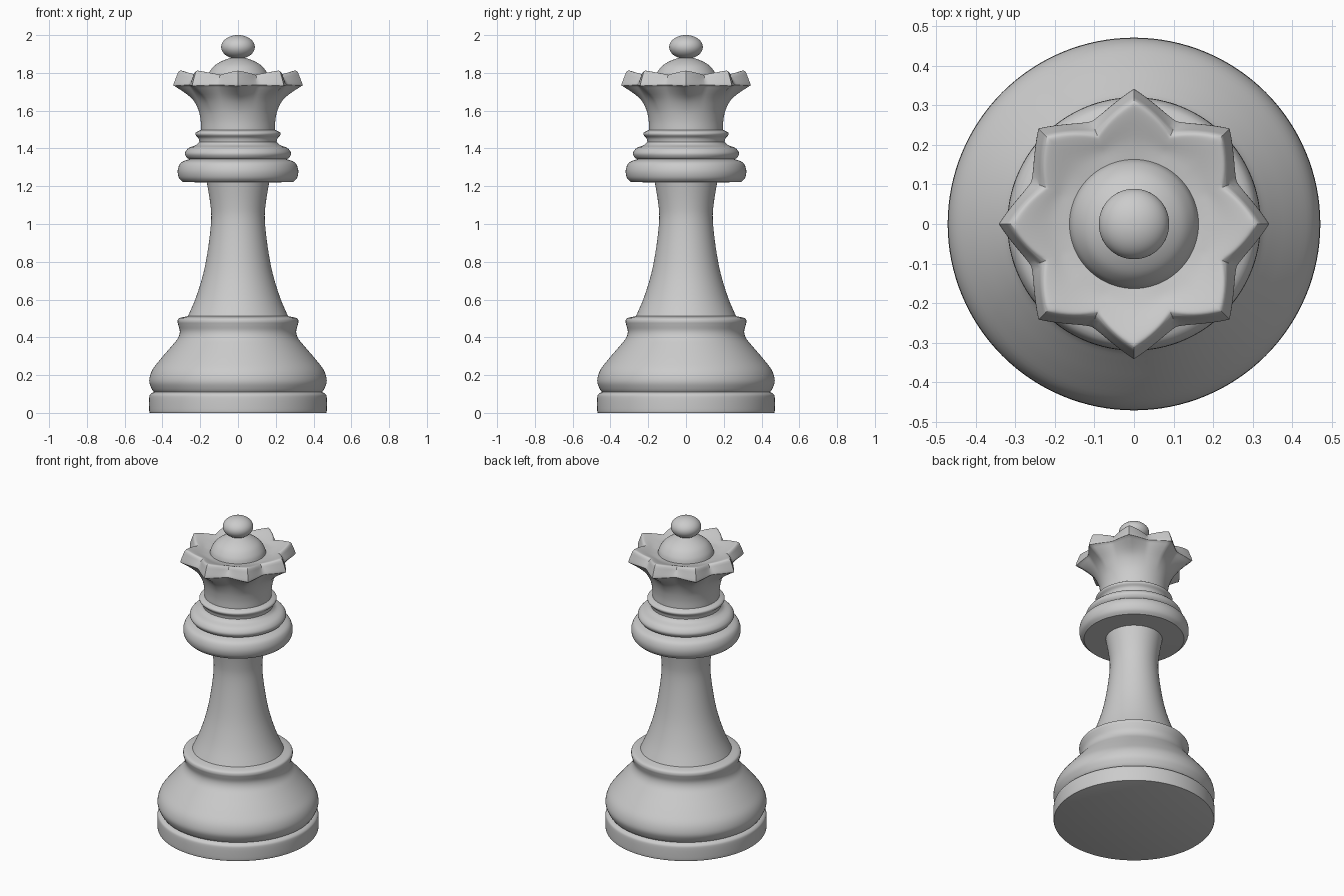
import bpy, bmesh, math

if "Cube" in bpy.data.objects:
    bpy.data.objects.remove(bpy.data.objects["Cube"])

SEG = 128
POINTS = 8


def smooth_curve(rows, steps=4):
    """Catmull-Rom subdivision of one run of profile rows."""
    out = []
    n = len(rows)
    for i in range(n - 1):
        p = [rows[max(i - 1, 0)], rows[i], rows[i + 1], rows[min(i + 2, n - 1)]]
        for s in range(steps):
            t = s / steps
            out.append(tuple(
                0.5 * (2 * b + (c - a) * t + (2 * a - 5 * b + 4 * c - d) * t ** 2
                       + (3 * b - a - 3 * c + d) * t ** 3)
                for a, b, c, d in zip(*p)))
    out.append(rows[-1])
    return out


def lathe(name, *runs):
    """Revolve runs of (r, z) or star rows (r tip, z tip, r valley, z valley, sharpness).
    Consecutive runs share their end point, which stays a crisp corner."""
    profile = []
    for run in runs:
        rows = [r if len(r) == 5 else (r[0], r[1], r[0], r[1], 1) for r in run]
        pts = smooth_curve(rows) if len(rows) > 2 else rows
        profile += pts[1:] if profile else pts
    bm = bmesh.new()
    rings = []
    for rt, zt, rv, zv, power in profile:
        if max(rt, rv) < 1e-4:
            rings.append([bm.verts.new((0, 0, zt))])
            continue
        ring = []
        for k in range(SEG):
            t = (k * POINTS / SEG) % 1
            f = abs(1 - 2 * t) ** power
            r, z = rv + (rt - rv) * f, zv + (zt - zv) * f
            a = 2 * math.pi * k / SEG
            ring.append(bm.verts.new((r * math.cos(a), r * math.sin(a), z)))
        rings.append(ring)
    for lo, hi in zip(rings, rings[1:]):
        for k in range(SEG):
            j = (k + 1) % SEG
            quad = [lo[k % len(lo)], lo[j % len(lo)], hi[j % len(hi)], hi[k % len(hi)]]
            bm.faces.new(list(dict.fromkeys(quad)))
    bmesh.ops.recalc_face_normals(bm, faces=bm.faces)
    mesh = bpy.data.meshes.new(name)
    bm.to_mesh(mesh)
    bm.free()
    # open shells must face outward
    ob = bpy.data.objects.new(name, mesh)
    bpy.context.collection.objects.link(ob)
    if sum(p.normal.dot(p.center - ob.location) * p.area if name == "foot"
           else (p.normal.x * p.center.x + p.normal.y * p.center.y) * p.area
           for p in mesh.polygons) < 0:
        mesh.flip_normals()
    bpy.ops.object.select_all(action='DESELECT')
    ob.select_set(True)
    bpy.context.view_layer.objects.active = ob
    bpy.ops.object.shade_smooth_by_angle(angle=math.radians(38))
    return ob


# Foot disc with flat underside
lathe("foot",
      [(0, 0), (0.465, 0)],
      [(0.465, 0), (0.47, 0.01), (0.47, 0.08), (0.463, 0.10), (0.445, 0.11)])

# Bulging base with upper lip
lathe("base",
      [(0.445, 0.11), (0.458, 0.13), (0.47, 0.17), (0.455, 0.225), (0.41, 0.285),
       (0.35, 0.355), (0.318, 0.395), (0.308, 0.43), (0.316, 0.465), (0.32, 0.485),
       (0.31, 0.502), (0.265, 0.512)])

# Tapered stem
lathe("stem",
      [(0.265, 0.512), (0.223, 0.61), (0.183, 0.74), (0.157, 0.88),
       (0.142, 1.02), (0.147, 1.11), (0.165, 1.22)])

# Stacked collar rings
lathe("collar",
      [(0.165, 1.22), (0.292, 1.222)],
      [(0.292, 1.222), (0.313, 1.245), (0.319, 1.285), (0.302, 1.325), (0.258, 1.343)],
      [(0.258, 1.343), (0.272, 1.352), (0.281, 1.375), (0.262, 1.402), (0.222, 1.418),
       (0.205, 1.435)],
      [(0.205, 1.435), (0.21, 1.455), (0.225, 1.472), (0.222, 1.486), (0.196, 1.498)])

# Eight-pointed crown: flared cup, rim, sunken top
lathe("crown",
      [(0.196, 1.498), (0.198, 1.55), (0.212, 1.61, 0.21, 1.61, 1.3),
       (0.25, 1.67, 0.235, 1.67, 1.3), (0.335, 1.73, 0.278, 1.735, 1.4)],
      [(0.335, 1.73, 0.278, 1.735, 1.4), (0.341, 1.74, 0.279, 1.742, 1.4),
       (0.317, 1.804, 0.251, 1.785, 1.1)],
      [(0.317, 1.804, 0.251, 1.785, 1.1), (0.305, 1.812, 0.238, 1.79, 1),
       (0.275, 1.805, 0.222, 1.786, 1), (0.21, 1.782, 0.195, 1.776, 1), (0.163, 1.772)])

# Dome on top of the crown
lathe("dome",
      [(0.163, 1.772), (0.154, 1.80), (0.128, 1.835), (0.09, 1.86), (0.05, 1.876), (0.03, 1.882)])

# Flattened ball finial
lathe("finial",
      [(0.089 * math.sin(math.pi * i / 16), 1.937 - 0.063 * math.cos(math.pi * i / 16))
       for i in range(17)])
